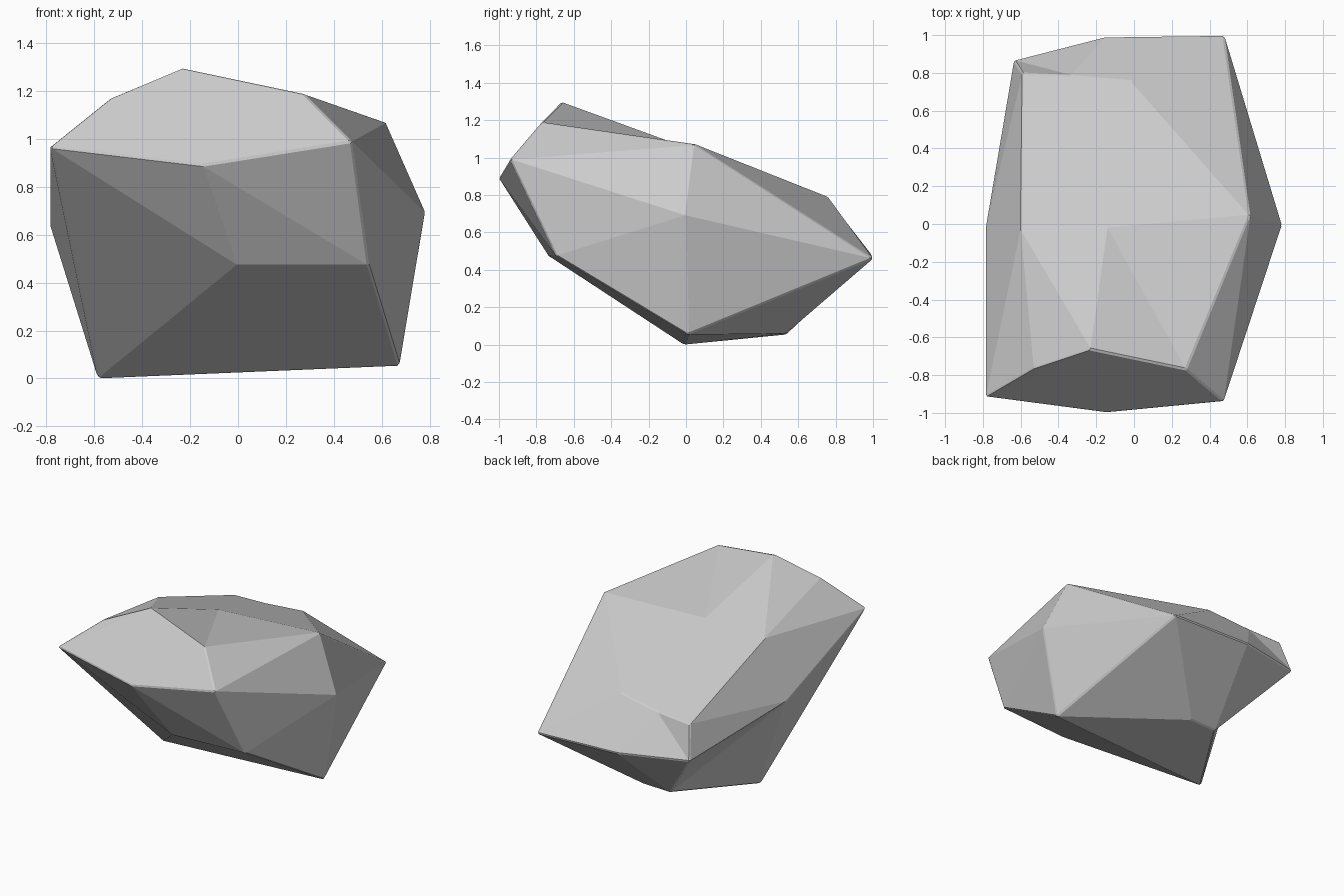
import bpy, bmesh
from math import radians

if "Cube" in bpy.data.objects:
    bpy.data.objects.remove(bpy.data.objects["Cube"])

# Corner points of the faceted boulder, grouped by region
front_rim = [(-.785, -.915, .965), (-.15, -1.0, .89), (.475, -.94, .99),
             (.275, -.77, 1.19), (-.228, -.665, 1.297), (-.53, -.765, 1.17)]   # A-F
top = [(.615, .048, 1.072), (-.14, -.02, 1.062), (-.6, -.03, 1.035)]            # G Q P
sides = [(.782, -.005, .692), (-.785, -.02, .64)]                              # H O
back = [(.477, 1.0, .46), (-.15, .992, .48), (-.635, .868, .505),
        (-.59, .8, .735), (-.33, .785, .75), (-.02, .758, .79)]                # I J K L N M
under_front = [(-.306, -.415, .262), (-.005, -.735, .475), (.545, -.695, .475)]  # U V W
base = [(-.585, -.01, 0), (.675, .008, .053), (-.05, .535, .06), (-.25, .535, .054)]  # R S T X

bm = bmesh.new()
points = front_rim + top + sides + back + under_front + base
corner = {n: bm.verts.new(p) for n, p in zip("ABCDEFGQPHOIJKLNMUVWRSTX", points)}


def facet(loop):
    """Fan a slightly twisted facet out from its first corner."""
    v = [corner[n] for n in loop]
    for b, c in zip(v[1:], v[2:]):
        bm.faces.new((v[0], b, c))


# Front, right, top, left, back and underside facets
for loops in ("AFEDCB ABVU AUR BCWV UVWSR", "CDGH HSWC GMIH ITSH",
              "EQPF DGQE QGMN QNLP", "ARO AOPF OPLK ORXK",
              "IJNM NJKL", "IJT JKXT RSTX"):
    for loop in loops.split():
        # the crown facet is split along its ridge, the rest fan as listed
        facet(loop)

# Merge nearly flat triangles into broad facets
bmesh.ops.recalc_face_normals(bm, faces=bm.faces[:])
bmesh.ops.dissolve_limit(bm, angle_limit=radians(4), verts=bm.verts[:], edges=bm.edges[:])

mesh = bpy.data.meshes.new("boulder")
bm.to_mesh(mesh)
bm.free()
boulder = bpy.data.objects.new("boulder", mesh)
bpy.context.collection.objects.link(boulder)

# Narrow worn edges
bevel = boulder.modifiers.new("worn_edges", 'BEVEL')
bevel.width = .008
bevel.segments = 1
bevel.limit_method = 'ANGLE'
bevel.angle_limit = radians(30)
